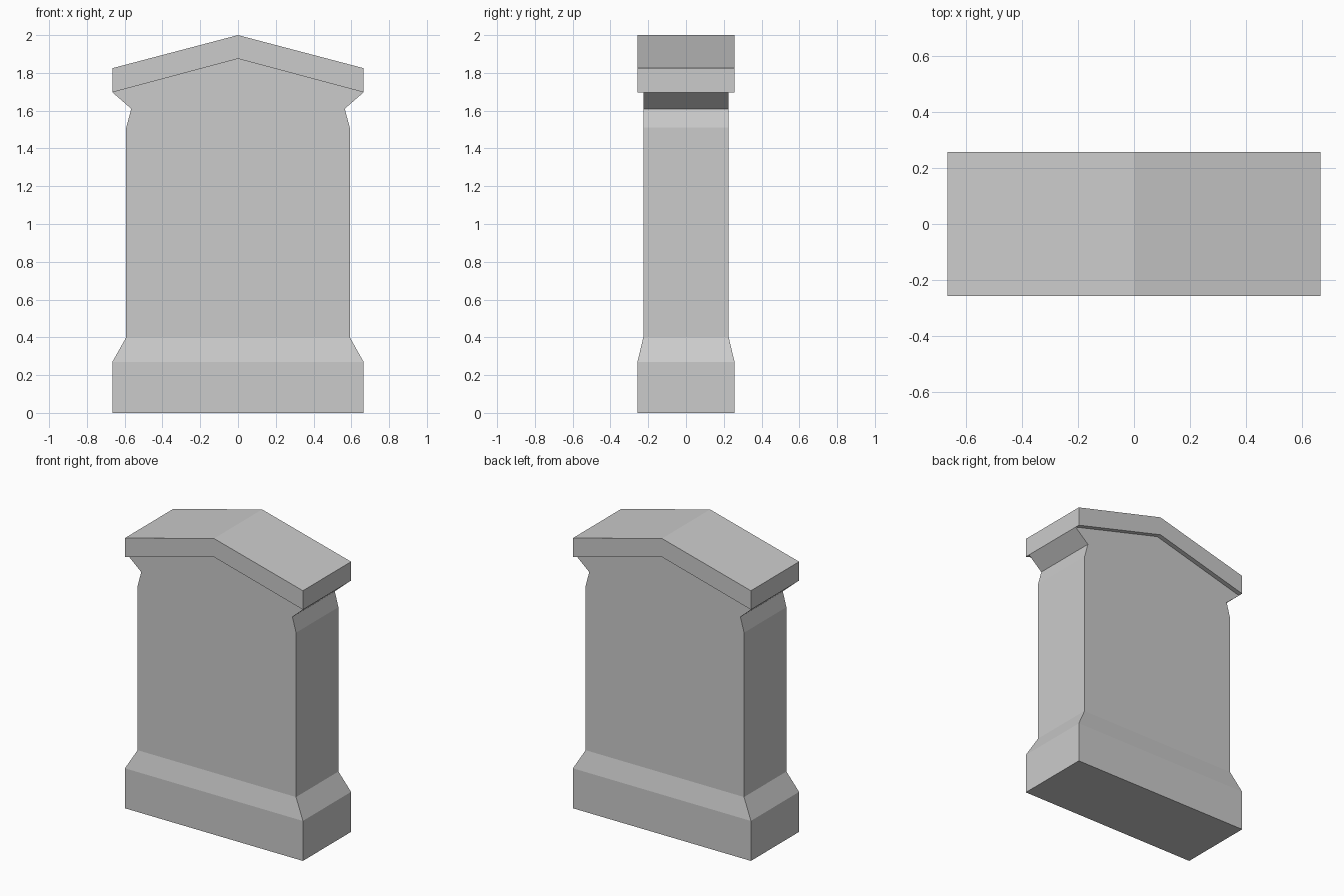
import bpy

if "Cube" in bpy.data.objects:
    bpy.data.objects.remove(bpy.data.objects["Cube"])


def make_object(name, verts, faces):
    mesh = bpy.data.meshes.new(name)
    mesh.from_pydata(verts, [], faces)
    mesh.update()
    obj = bpy.data.objects.new(name, mesh)
    bpy.context.collection.objects.link(obj)
    return obj


def prism(name, profile, depth, open_sides=()):
    """Extrude a counter-clockwise x-z profile along y, leaving hidden sides open."""
    n = len(profile)
    verts = [(x, y, z) for y in (-depth, depth) for x, z in profile]
    faces = [tuple(range(n)), tuple(reversed(range(n, 2 * n)))]
    for i in range(n):
        if i not in open_sides:
            j = (i + 1) % n
            faces.append((i, i + n, j + n, j))
    return make_object(name, verts, faces)


WIDE, DEEP = 0.665, 0.257      # plinth and cap half sizes
SLIM, THIN = 0.592, 0.226      # shaft half sizes

# Plinth with sloped shoulder: stacked rectangles, open where the shaft joins
rings = [(WIDE, DEEP, 0.0), (WIDE, DEEP, 0.27), (SLIM, THIN, 0.40)]
verts = [(sx * x, sy * y, z) for x, y, z in rings
         for sx, sy in ((-1, -1), (1, -1), (1, 1), (-1, 1))]
faces = [(3, 2, 1, 0)]
for r in (0, 4):
    for i in range(4):
        j = (i + 1) % 4
        faces.append((r + i, r + j, r + 4 + j, r + 4 + i))
make_object("plinth", verts, faces)

# Shaft with pinched neck flaring out to the cap, gabled top
right = [(SLIM, 0.40), (SLIM, 1.51), (0.565, 1.61), (WIDE, 1.697)]
left = [(-x, z) for x, z in reversed(right)]
prism("shaft", right + [(0, 1.875)] + left, THIN, open_sides=(3, 4, 8))

# Gabled cap slab
prism("cap", [(-WIDE, 1.697), (0, 1.875), (WIDE, 1.697),
              (WIDE, 1.825), (0, 2.0), (-WIDE, 1.825)], DEEP)
